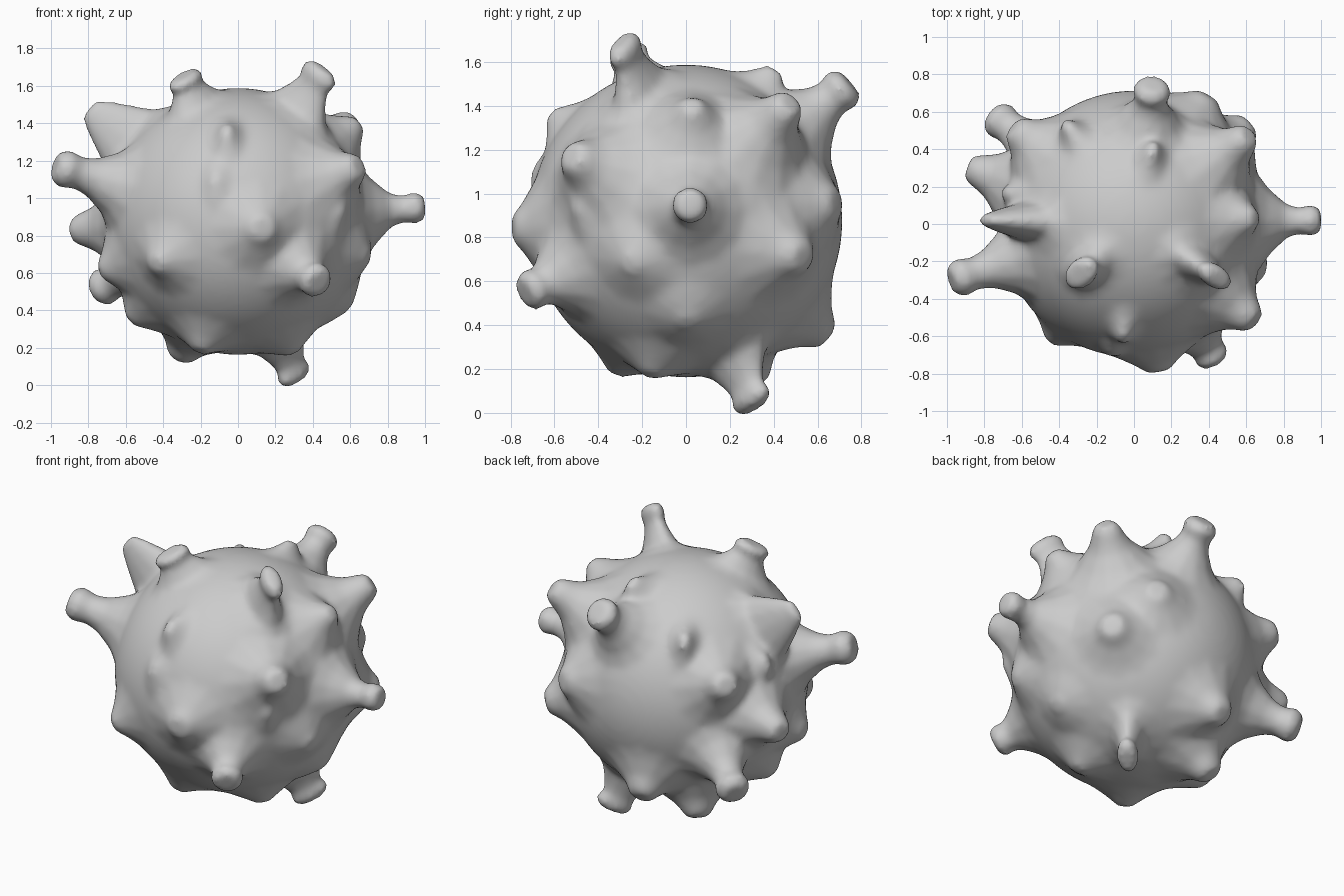
import bpy
import bmesh
import math
from mathutils import Matrix, Vector

CENTER = Vector((0, 0, 0.875))
RADIUS = 0.713
SIDES = 12

cube = bpy.data.objects.get("Cube")
if cube:
    bpy.data.objects.remove(cube, do_unlink=True)


def make_material(name, color):
    material = bpy.data.materials.new(name)
    material.use_nodes = True
    material.diffuse_color = color
    material.node_tree.nodes["Principled BSDF"].inputs["Base Color"].default_value = color
    return material


def surface_height(r):
    """Distance along a spike's axis at which the ball is r from the axis."""
    return math.sqrt(RADIUS ** 2 - r ** 2)


def add_spike(bm, tip, base, neck, head, squash=1.0):
    """Closed turned profile: sunken root, tangent skirt, neck, blunt head."""
    offset = Vector(tip) - CENTER
    axis = offset.normalized()
    height = offset.length - RADIUS
    flare = neck + (base - neck) * 0.5
    profile = [
        (base * 0.8, RADIUS * 0.7),
        (base, surface_height(base) - 0.006),
        (flare, surface_height(flare) + 0.13 * height),
        (neck * 1.25, RADIUS + 0.38 * height),
        (neck, RADIUS + 0.62 * height),
        (head, RADIUS + 0.87 * height),
        (head * 0.7, RADIUS + height + 0.01),
    ]
    # Local frame: side is horizontal, rise runs up the ball
    side = Vector((0, 0, 1)).cross(axis).normalized()
    rise = axis.cross(side)
    frame = Matrix((side, rise, axis)).transposed()

    rings = []
    for level, (r, along) in enumerate(profile):
        thin = 1 if level < 2 else squash
        ring = []
        for i in range(SIDES):
            a = math.tau * i / SIDES
            point = Vector((r * thin * math.cos(a), r * math.sin(a), along))
            ring.append(bm.verts.new(CENTER + frame @ point))
        rings.append(ring)
    for low, high in zip(rings, rings[1:]):
        for i in range(SIDES):
            j = (i + 1) % SIDES
            bm.faces.new((low[i], low[j], high[j], high[i]))
    bm.faces.new(rings[0][::-1])
    bm.faces.new(rings[-1])


# Round body
bm = bmesh.new()
bmesh.ops.create_icosphere(bm, subdivisions=5, radius=RADIUS,
                           matrix=Matrix.Translation(CENTER))

# Long stalks with swollen ends
stalks = [
    (-0.97, -0.3, 1.17), (0.1, 0.74, 1.5), (-0.75, 0.58, 0.51),
]
for tip in stalks:
    add_spike(bm, tip, base=0.26, neck=0.088, head=0.107)
add_spike(bm, (0.99, 0.02, 0.95), base=0.28, neck=0.073, head=0.088)
add_spike(bm, (0.43, -0.73, 0.55), base=0.26, neck=0.088, head=0.1)

# Stalks flattened sideways
for tip in [(0.45, -0.29, 1.69), (0.31, 0.31, 0.03)]:
    add_spike(bm, tip, base=0.26, neck=0.1, head=0.12, squash=0.55)
add_spike(bm, (-0.29, -0.27, 1.65), base=0.24, neck=0.095, head=0.12, squash=0.7)

# Tall cones, wide at the foot
cones = [
    (-0.88, 0.3, 0.83), (0.61, 0.47, 1.41), (0.64, -0.52, 1.17),
    (-0.31, 0.32, 0.15), (0.13, -0.78, 0.84), (-0.64, 0.51, 1.14),
    (-0.13, 0.64, 0.35), (0.39, 0.68, 0.96), (0.61, 0.53, 0.71),
]
for tip in cones:
    add_spike(bm, tip, base=0.32, neck=0.105, head=0.085)

# Thin upright fin on the side
add_spike(bm, (-0.79, 0.02, 1.47), base=0.3, neck=0.13, head=0.09, squash=0.5)

# Low bumps
bumps = [
    (-0.44, -0.62, 0.65), (0.69, -0.25, 0.68), (0.64, 0.03, 1.4),
    (-0.2, -0.32, 0.19), (-0.73, -0.15, 0.61), (-0.57, -0.05, 0.35),
    (0.29, -0.16, 0.18), (0.59, 0.01, 0.42),
]
for tip in bumps:
    add_spike(bm, tip, base=0.27, neck=0.09, head=0.065)

# Narrow ridges
ridges = [
    (-0.06, -0.61, 1.36), (-0.36, 0.53, 1.36), (0.1, 0.4, 1.56),
    (-0.69, 0.17, 1.16), (0.56, -0.5, 0.95), (-0.12, -0.69, 1.1),
]
for tip in ridges:
    add_spike(bm, tip, base=0.23, neck=0.08, head=0.06, squash=0.65)

bmesh.ops.recalc_face_normals(bm, faces=bm.faces)
mesh = bpy.data.meshes.new("spiky_ball")
bm.to_mesh(mesh)
bm.free()
mesh.materials.append(make_material("plain grey", (0.6, 0.6, 0.6, 1)))
ball = bpy.data.objects.new("spiky_ball", mesh)
bpy.context.collection.objects.link(ball)

# Fuse the spikes into the body and soften the joins
fuse = ball.modifiers.new("fuse", "REMESH")
fuse.mode = "VOXEL"
fuse.voxel_size = 0.018
fuse.use_smooth_shade = True
soften = ball.modifiers.new("soften", "SMOOTH")
soften.factor = 0.5
soften.iterations = 12
